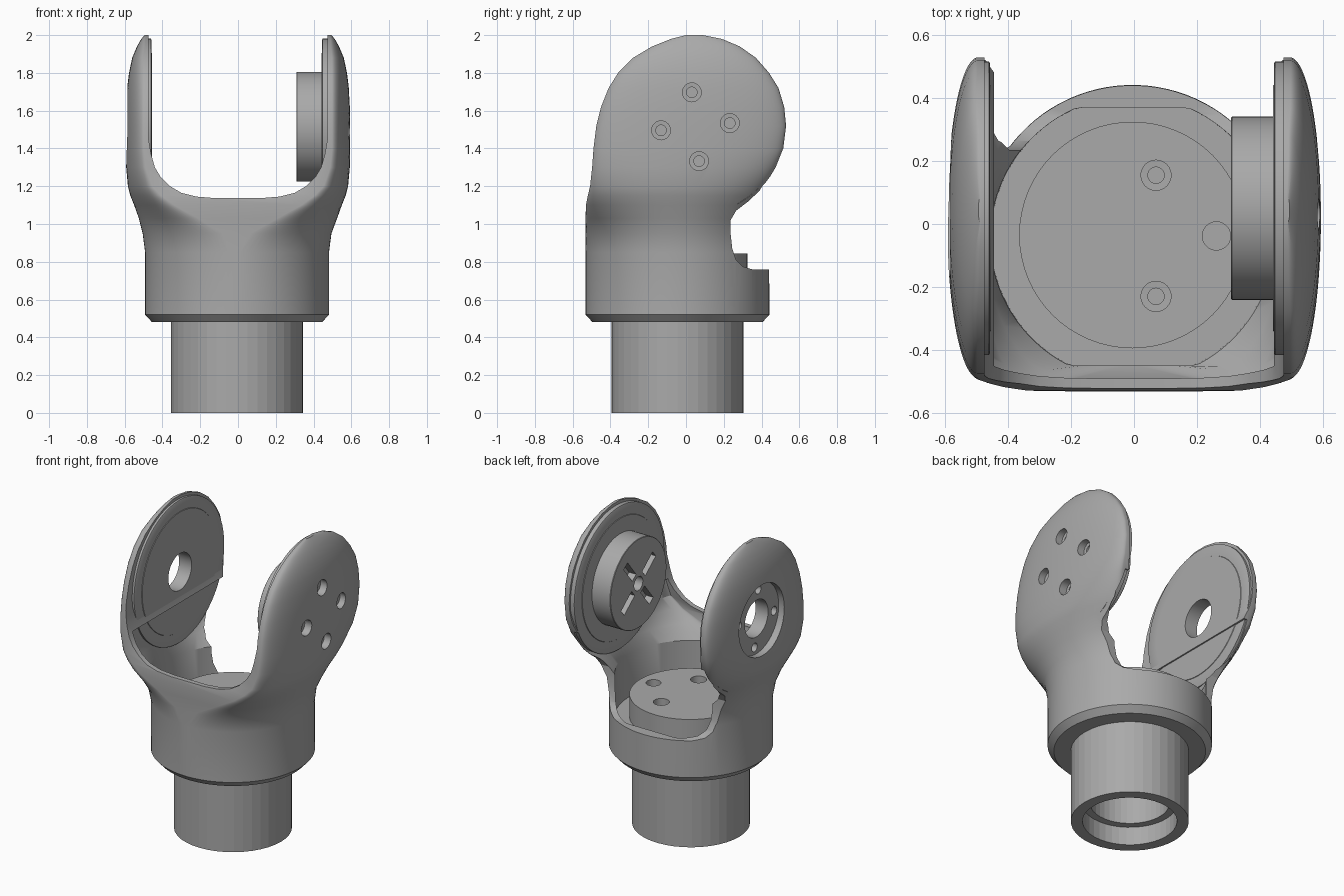
import bpy, bmesh, math
from mathutils import Matrix, Vector

if "Cube" in bpy.data.objects:
    bpy.data.objects.remove(bpy.data.objects["Cube"])

grey = bpy.data.materials.new("machined grey")
grey.use_nodes = True
COLOUR = (0.4, 0.4, 0.4, 1)
grey.diffuse_color = COLOUR
grey.node_tree.nodes["Principled BSDF"].inputs["Base Color"].default_value = COLOUR

AXIS_X, AXIS_Y = -0.005, -0.045      # upright axis of the body
EAR_Y, EAR_Z = 0.05, 1.515           # pivot axis of the ears


def to_object(name, bm):
    bmesh.ops.recalc_face_normals(bm, faces=bm.faces)
    mesh = bpy.data.meshes.new(name)
    bm.to_mesh(mesh)
    bm.free()
    mesh.materials.append(grey)
    ob = bpy.data.objects.new(name, mesh)
    bpy.context.collection.objects.link(ob)
    return ob


def skin(name, rings):
    """Closed solid through rings of equal point count."""
    bm = bmesh.new()
    loops = [[bm.verts.new(p) for p in ring] for ring in rings]
    n = len(loops[0])
    for low, high in zip(loops, loops[1:]):
        for i in range(n):
            j = (i + 1) % n
            bm.faces.new((low[i], low[j], high[j], high[i]))
    bm.faces.new(loops[0][::-1])
    bm.faces.new(loops[-1])
    return to_object(name, bm)


def lathe(name, profile, centre, axis="z", sides=64):
    """Stack of circles (radius, position) along an axis."""
    def place(r, h, a):
        u, v = r * math.cos(a), r * math.sin(a)
        return Vector((u, v, h) if axis == "z" else (h, u, v)) + Vector(centre)
    return skin(name, [[place(r, h, math.tau * i / sides) for i in range(sides)]
                       for r, h in profile])


def upright(name, profile, x=AXIS_X, y=AXIS_Y, sides=64):
    return lathe(name, profile, (x, y, 0), "z", sides)


def pivot(name, profile, dy=0, dz=0, sides=64):
    return lathe(name, profile, (0, EAR_Y + dy, EAR_Z + dz), "x", sides)


def prism(name, outline, axis):
    """Outline pushed right through the model along x or y."""
    return skin(name, [[(d, a, b) if axis == "x" else (a, d, b) for a, b in outline]
                       for d in (-1, 1)])


def barrel_loft(name, rows, clip=None, n=96):
    """Rows of z, half width, end width, front y, back y."""
    rings = []
    for z, wide, end, front, back in rows:
        ring = []
        for i in range(n):
            a = math.tau * (i + 0.5) / n
            c = math.cos(a)
            x = math.copysign(end + (wide - end) * abs(c), c)
            y = (front + back) / 2 + (back - front) / 2 * math.sin(a)
            if clip and z < 1:
                y = min(max(y, clip[0]), clip[1])
            ring.append((x + AXIS_X * (z < 1), y, z))
        rings.append(ring)
    return skin(name, rings)


def boolean(ob, tool, operation="DIFFERENCE"):
    mod = ob.modifiers.new("cut", "BOOLEAN")
    mod.object, mod.operation, mod.solver = tool, operation, "EXACT"
    bpy.context.view_layer.objects.active = ob
    bpy.ops.object.modifier_apply(modifier=mod.name)
    bpy.data.objects.remove(tool)


def smooth(ob):
    bpy.ops.object.select_all(action="DESELECT")
    ob.select_set(True)
    bpy.context.view_layer.objects.active = ob
    bpy.ops.object.shade_smooth_by_angle(angle=math.radians(28))


# Fork: round collar that spreads into two domed ears
fork = barrel_loft("fork", [
    (0.48, 0.45, 0, -0.495, 0.405), (0.52, 0.487, 0, -0.532, 0.442),
    (0.85, 0.487, 0, -0.532, 0.44), (0.95, 0.5, 0.06, -0.532, 0.43),
    (1.03, 0.525, 0.2, -0.532, 0.42), (1.1, 0.55, 0.33, -0.53, 0.41),
    (1.15, 0.57, 0.4, -0.52, 0.41), (1.2, 0.583, 0.45, -0.508, 0.415),
    (1.3, 0.592, 0.485, -0.497, 0.475), (1.4, 0.594, 0.495, -0.49, 0.515),
    (1.52, 0.594, 0.495, -0.475, 0.53), (1.62, 0.592, 0.495, -0.45, 0.52),
    (1.72, 0.587, 0.495, -0.41, 0.49), (1.8, 0.577, 0.495, -0.36, 0.44),
    (1.88, 0.56, 0.495, -0.28, 0.37), (1.94, 0.535, 0.49, -0.18, 0.285),
    (1.98, 0.512, 0.49, -0.08, 0.19), (2.0, 0.495, 0.485, 0, 0.09)])

# Hollow inside the collar
boolean(fork, barrel_loft("hollow", [
    (0.7, 0.45, 0, -0.495, 0.405), (0.98, 0.452, 0, -0.497, 0.407),
    (1.06, 0.475, 0.2, -0.497, 0.45), (1.13, 0.49, 0.36, -0.493, 0.6),
    (1.2, 0.49, 0.44, -0.475, 0.6), (1.32, 0.475, 0.465, -0.45, 0.6)],
    clip=(-0.45, 0.37)))

# U-shaped gap between the ears
half = [(0.12, 1.137), (0.22, 1.145), (0.3, 1.165), (0.36, 1.2), (0.41, 1.25),
        (0.44, 1.3), (0.46, 1.37), (0.475, 1.46), (0.475, 2.1)]
boolean(fork, prism("gap", half + [(-x, z) for x, z in half[::-1]], "y"))

# Rounded notch at the back
boolean(fork, prism("notch", [
    (0.7, 0.76), (0.35, 0.76), (0.3, 0.775), (0.265, 0.81), (0.245, 0.87),
    (0.236, 0.95), (0.236, 1.02), (0.265, 1.07), (0.33, 1.12), (0.415, 1.2),
    (0.7, 1.2)], "x"))

# Inner facing plates, one per ear
plates = []
for side, face, name in ((-1, 0.455, "right_ear_plate"), (1, 0.442, "left_ear_plate")):
    plates.append(pivot(name, [(0.466, side * 0.49), (0.466, side * (face + 0.006)),
                               (0.46, side * (face + 0.003)), (0.392, side * (face + 0.003)),
                               (0.39, side * face)]))
right_plate, left_plate = plates

# Bearing seat and pivot hole through the right ear
boolean(fork, pivot("seat", [(0.23, -0.7), (0.23, -0.545)]))
for part in (fork, right_plate):
    boolean(part, pivot("bore", [(0.12, -0.7), (0.12, -0.4)]))

# Four screw holes in each ear
for k in range(4):
    a = math.radians(6 + 90 * k)
    dy, dz = 0.183 * math.cos(a), 0.183 * math.sin(a)
    boolean(fork, pivot("left_screw", [(0.028, 0.5), (0.028, 0.54), (0.05, 0.541),
                                       (0.05, 0.7)], dy, dz, 24))
    boolean(fork, pivot("right_screw", [(0.028, -0.7), (0.028, -0.5)], dy, dz, 24))

# Drive hub on the left ear with a cross-shaped socket
hub = pivot("drive_hub", [(0.291, 0.45), (0.291, 0.312), (0.288, 0.309)])
for k in range(4):
    bm = bmesh.new()
    turn = Matrix.Rotation(math.radians(51 + 90 * k), 4, "X")
    bmesh.ops.create_cube(bm, size=1, matrix=Matrix.Translation((0.31, EAR_Y, EAR_Z)) @ turn
                          @ Matrix.Translation((0, 0.14, 0)) @ Matrix.Diagonal((0.1, 0.14, 0.05, 1)))
    boolean(hub, to_object("slot", bm))
boolean(hub, pivot("socket", [(0.045, 0.25), (0.045, 0.42)], sides=32))

# Round plug standing inside the collar, with screw and key holes
plug = upright("inner_plug", [(0.36, 0.6), (0.36, 0.845)], y=-0.035)
for x, y in ((0.07, 0.155), (0.07, -0.23)):
    boolean(plug, upright("plug_screw", [(0.026, 0.68), (0.026, 0.77), (0.048, 0.771),
                                         (0.048, 0.9)], x, y, 24))
boolean(plug, upright("key_hole", [(0.045, 0.72), (0.045, 0.9)], 0.262, -0.038, 24))

# Base tube, faceted, bored from below in two steps
tube = upright("base_tube", [(0.35, 0), (0.35, 0.5)], sides=40)
boolean(tube, upright("tube_bore", [(0.28, -0.1), (0.28, 0.12), (0.235, 0.121),
                                    (0.235, 0.4)], sides=40))
# Small screw tip inside the tube
tip = upright("screw_tip", [(0.07, 0.42), (0.07, 0.34), (0.02, 0.31)], sides=24)

for part in (fork, right_plate, left_plate, hub, plug, tip):
    smooth(part)
